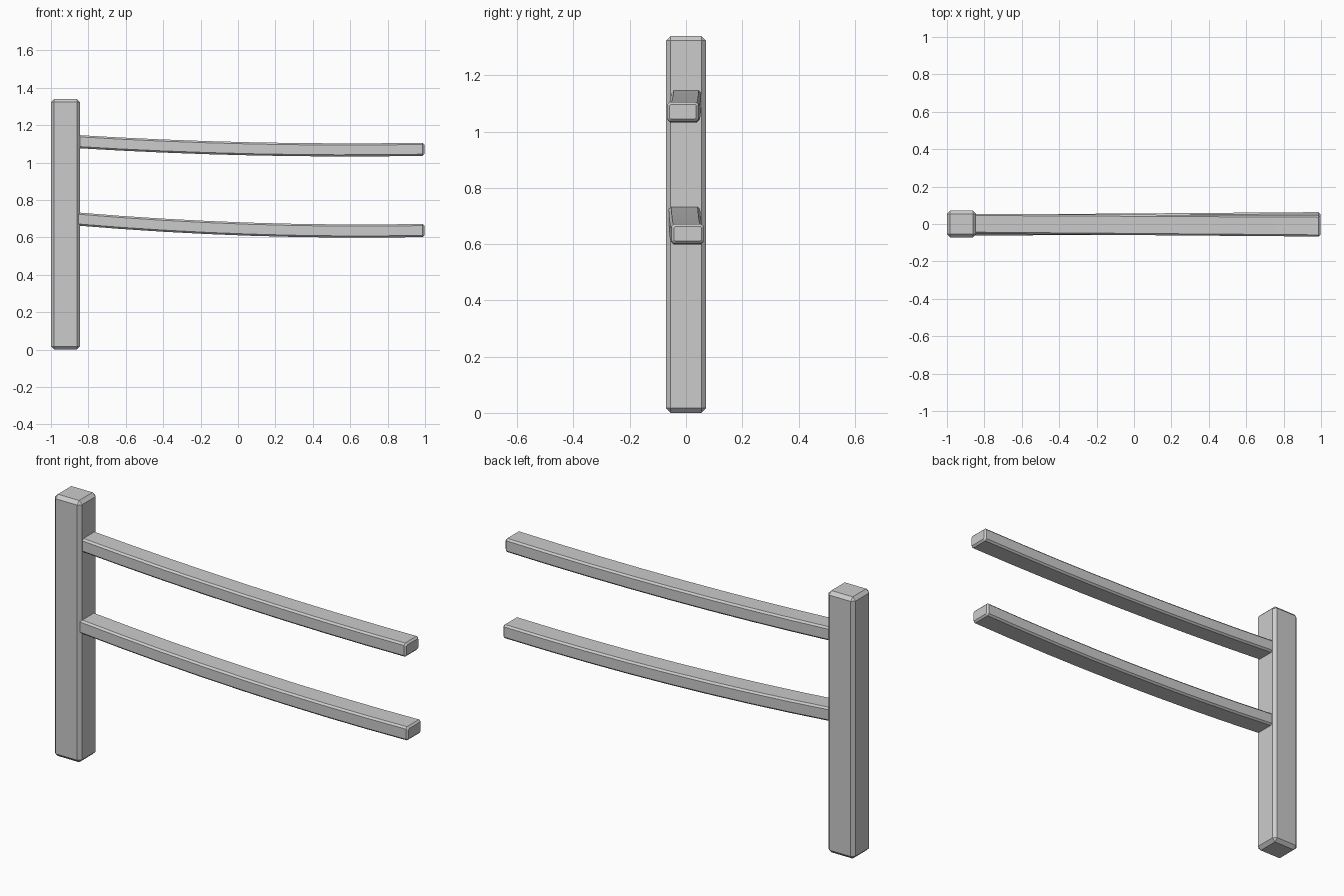
import bpy, bmesh

if "Cube" in bpy.data.objects:
    bpy.data.objects.remove(bpy.data.objects["Cube"])


def section(x, y, z, w, h, c, inset=0.0):
    # octagonal outline of a chamfered rectangle across x
    a, b = w / 2 - inset, h / 2 - inset
    c = max(c - inset * 0.5, 0.002)
    pts = [(-a, -b + c), (-a + c, -b), (a - c, -b), (a, -b + c),
           (a, b - c), (a - c, b), (-a + c, b), (-a, b - c)]
    return [(x, y + p, z + q) for p, q in pts]


def loft(name, rings):
    bm = bmesh.new()
    loops = [[bm.verts.new(p) for p in r] for r in rings]
    for r0, r1 in zip(loops, loops[1:]):
        for i in range(8):
            j = (i + 1) % 8
            bm.faces.new((r0[i], r0[j], r1[j], r1[i]))
    bm.faces.new(loops[0])
    bm.faces.new(loops[-1])
    bmesh.ops.recalc_face_normals(bm, faces=bm.faces[:])
    me = bpy.data.meshes.new(name)
    bm.to_mesh(me)
    bm.free()
    ob = bpy.data.objects.new(name, me)
    bpy.context.collection.objects.link(ob)
    return ob


def post(name, x, width, depth, height, c):
    # upright chamfered box
    bm = bmesh.new()
    bmesh.ops.create_cube(bm, size=1)
    for v in bm.verts:
        v.co = (x + v.co.x * width, v.co.y * depth, (v.co.z + 0.5) * height)
    bmesh.ops.bevel(bm, geom=bm.edges[:], offset=c, segments=1,
                    affect='EDGES', profile=0.5)
    me = bpy.data.meshes.new(name)
    bm.to_mesh(me)
    bm.free()
    bpy.context.collection.objects.link(bpy.data.objects.new(name, me))


def rail(name, curve, y0, y1, w0, w1, h):
    # sagging rail running from inside the post to the free end
    x0, x1, c, n = -0.87, 0.996, 0.009, 8
    a, b, q = curve

    def ring(x, inset=0.0):
        t = (x - x0) / (x1 - x0)
        return section(x, y0 + (y1 - y0) * t, a + b * x + q * x * x,
                       w0 + (w1 - w0) * t, h, c, inset)

    s, e = x0 + c, x1 - c
    xs = [s + (e - s) * i / n for i in range(n + 1)]
    loft(name, [ring(x0, c)] + [ring(x) for x in xs] + [ring(x1, c)])


post("fence_post", -0.922, 0.155, 0.143, 1.34, 0.017)
rail("upper_rail", (1.075, -0.025, 0.021), 0.001, -0.011, 0.107, 0.112, 0.070)
rail("lower_rail", (0.646, -0.0368, 0.0278), -0.006, 0.006, 0.112, 0.115, 0.070)
